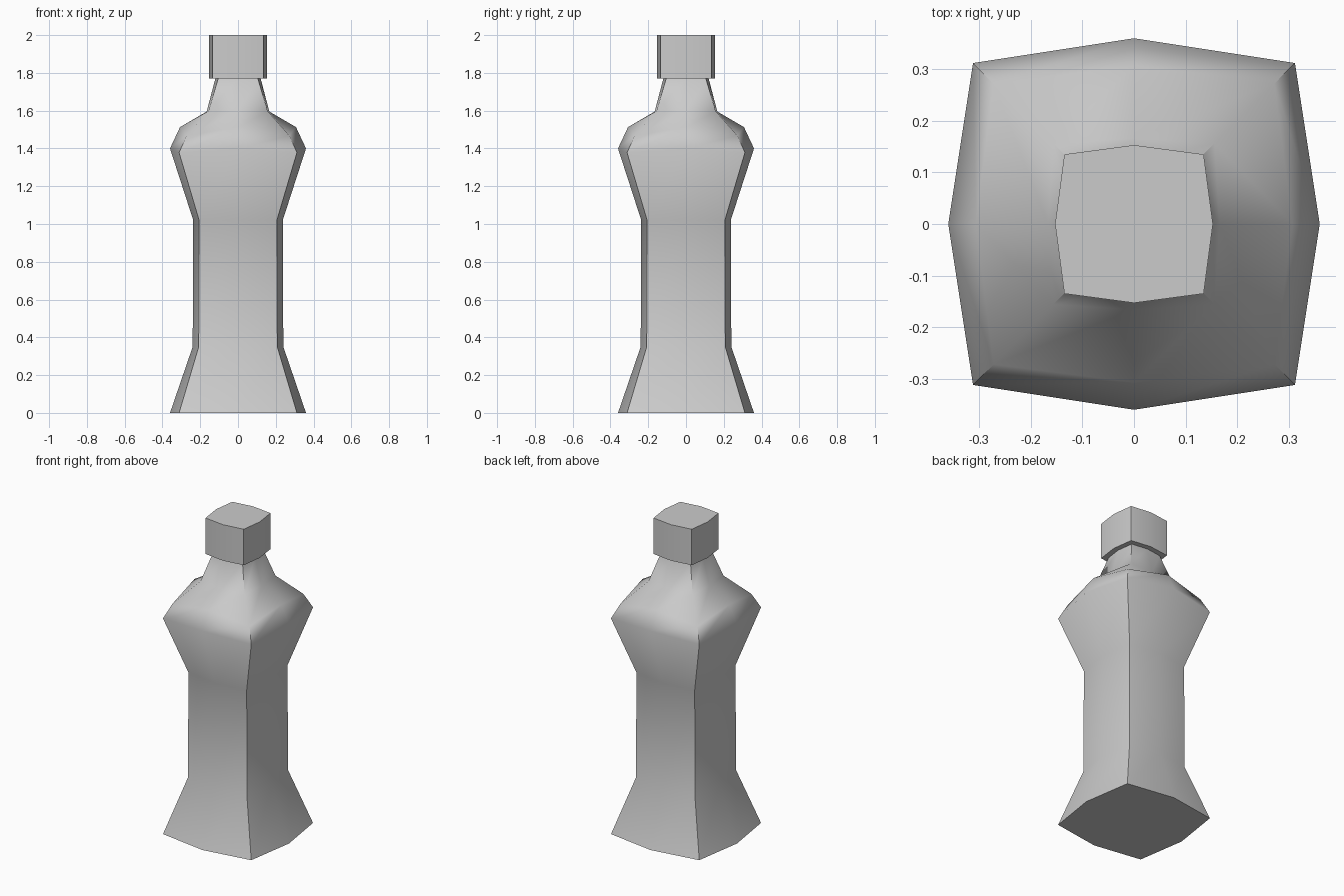
import bpy, bmesh, math

if "Cube" in bpy.data.objects:
    bpy.data.objects.remove(bpy.data.objects["Cube"])


def lofted(name, rings):
    """Loft bulged-square rings: (mid radius, mid z, corner half-width, corner z)."""
    bm = bmesh.new()
    loops = []
    for m, mz, c, cz in rings:
        loop = []
        for k in range(4):
            a = k * math.pi / 2
            ca, sa = round(math.cos(a)), round(math.sin(a))
            loop.append(bm.verts.new((m * ca, m * sa, mz)))
            loop.append(bm.verts.new((c * (ca - sa), c * (sa + ca), cz)))
        loops.append(loop)
    for lo, hi in zip(loops, loops[1:]):
        for i in range(8):
            j = (i + 1) % 8
            bm.faces.new((lo[i], lo[j], hi[j], hi[i]))
    bm.faces.new(loops[0][::-1])
    bm.faces.new(loops[-1])
    bmesh.ops.recalc_face_normals(bm, faces=bm.faces)
    mesh = bpy.data.meshes.new(name)
    bm.to_mesh(mesh)
    bm.free()
    obj = bpy.data.objects.new(name, mesh)
    bpy.context.collection.objects.link(obj)
    bpy.ops.object.select_all(action='DESELECT')
    obj.select_set(True)
    bpy.context.view_layer.objects.active = obj
    bpy.ops.object.shade_smooth_by_angle(angle=math.radians(50))
    return obj


# Bottle body: flared foot, straight waist, wide shoulder, tapered neck
lofted("bottle_body", [
    (0.36, 0.0, 0.312, 0.0),
    (0.24, 0.35, 0.208, 0.35),
    (0.237, 1.02, 0.206, 1.02),
    (0.36, 1.40, 0.312, 1.378),
    (0.307, 1.513, 0.272, 1.468),
    (0.166, 1.595, 0.156, 1.598),
    (0.12, 1.77, 0.105, 1.77),
])

# Screw cap overhanging the neck
lofted("bottle_cap", [
    (0.153, 1.77, 0.135, 1.77),
    (0.153, 2.0, 0.135, 2.0),
])
